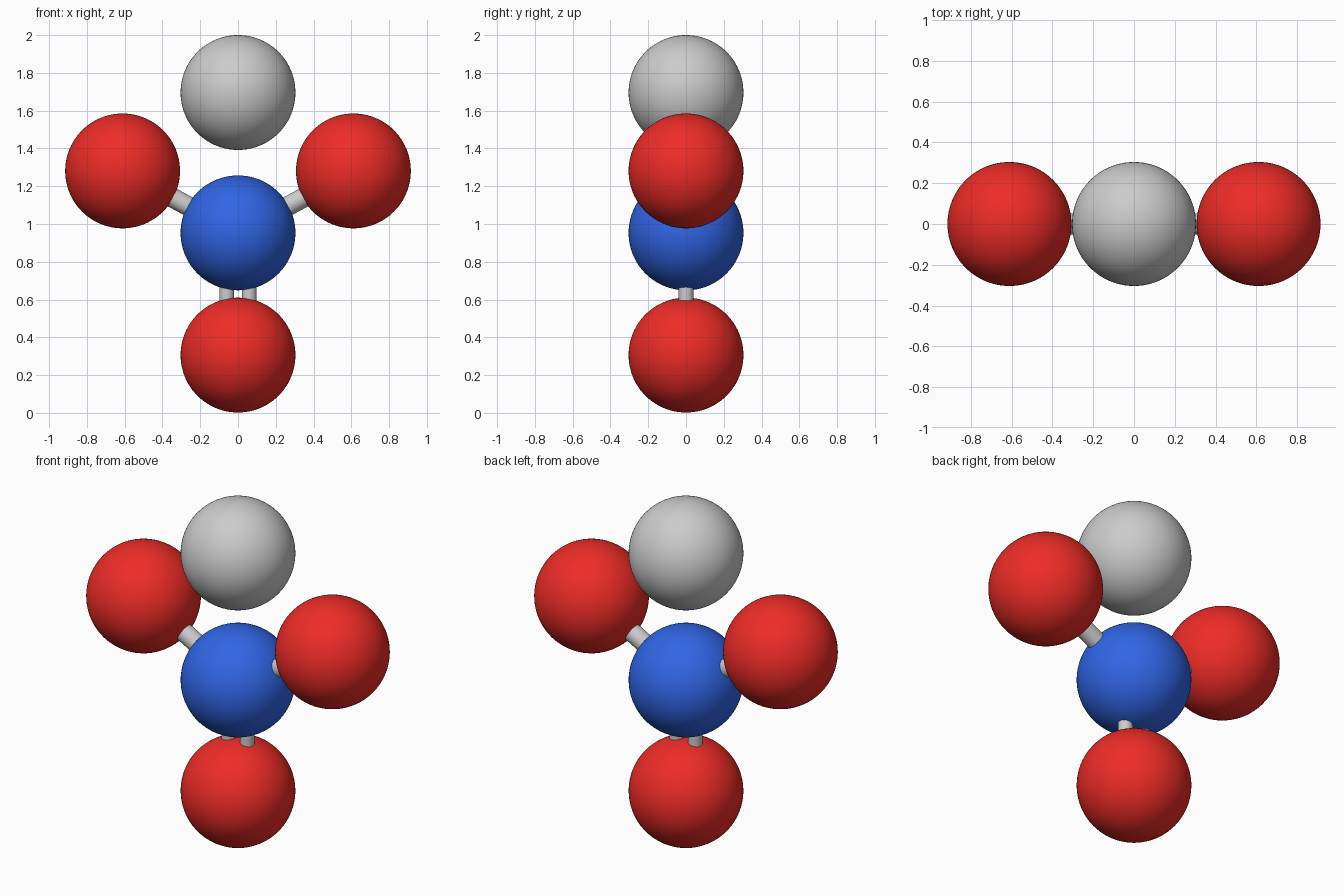
import bpy
import math
from mathutils import Vector

if "Cube" in bpy.data.objects:
    bpy.data.objects.remove(bpy.data.objects["Cube"])

R = 0.304  # shared atom radius


def material(name, rgb):
    m = bpy.data.materials.new(name)
    m.diffuse_color = (*rgb, 1)
    m.use_nodes = True
    m.node_tree.nodes["Principled BSDF"].inputs["Base Color"].default_value = m.diffuse_color
    return m


red = material("red", (0.85, 0.025, 0.02))
blue = material("blue", (0.03, 0.13, 0.78))


def atom(name, loc, mat=None):
    bpy.ops.mesh.primitive_uv_sphere_add(segments=96, ring_count=48, radius=R, location=loc)
    o = bpy.context.object
    o.name = name
    if mat:
        o.data.materials.append(mat)
    bpy.ops.object.shade_smooth_by_angle(angle=math.radians(30))


def bond(name, a, b, r):
    a, b = Vector(a), Vector(b)
    d = b - a
    bpy.ops.mesh.primitive_cylinder_add(vertices=48, radius=r, depth=d.length, location=(a + b) / 2)
    o = bpy.context.object
    o.name = name
    o.rotation_euler = d.to_track_quat('Z', 'Y').to_euler()
    bpy.ops.object.shade_smooth_by_angle(angle=math.radians(30))


centre, low = (0, 0, 0.953), (0, 0, 0.306)

# Atoms on the vertical axis
atom("centre_atom", centre, blue)
atom("bottom_atom", low, red)
atom("top_atom", (0, 0, 1.696))

# Side atoms, single bonds and the double bond below
for s, side in ((-1, "left"), (1, "right")):
    p = (s * 0.611, 0, 1.281)
    atom(side + "_atom", p, red)
    bond(side + "_bond", centre, p, 0.052)
    bond(side + "_double_bond", (s * 0.059, 0, low[2]), (s * 0.059, 0, centre[2]), 0.039)
